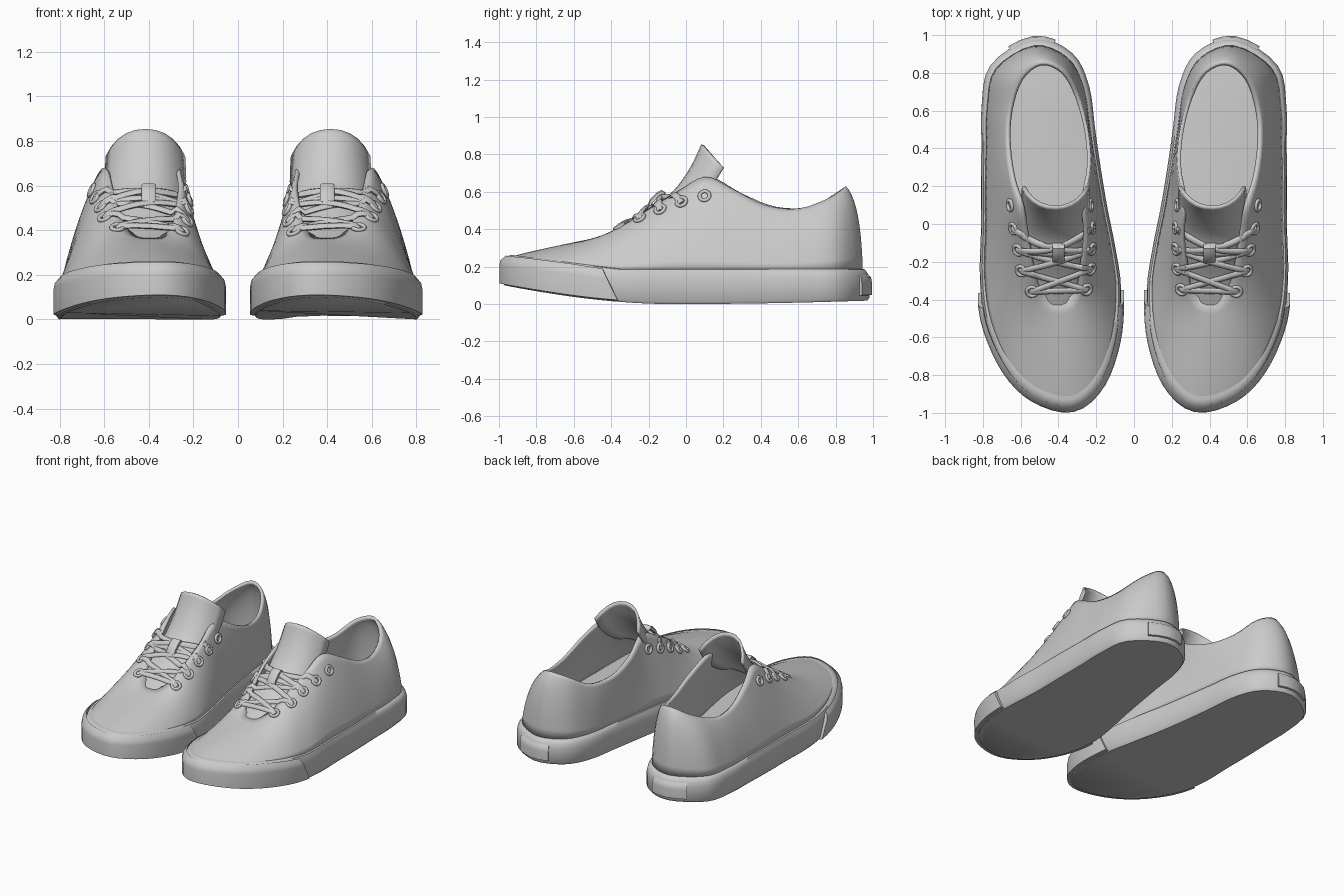
import bpy, bmesh, math
from mathutils import Vector
from mathutils.bvhtree import BVHTree

if "Cube" in bpy.data.objects:
    bpy.data.objects.remove(bpy.data.objects["Cube"])

SUB = 4
# Upper where it meets the sole (x, y), from toe counter-clockwise round the shoe
BASE = [(.33, -.95), (.52, -.90), (.66, -.76), (.76, -.53), (.795, -.29), (.79, -.02), (.79, .2),
        (.785, .42), (.78, .62), (.735, .82), (.53, .945), (.35, .88), (.265, .72), (.23, .5),
        (.195, .28), (.16, .08), (.12, -.12), (.09, -.34), (.11, -.6), (.19, -.83)]
# Edge of the throat and collar (x, y, z), same order
RIM = [(.395, -.39, .372), (.45, -.385, .378), (.50, -.33, .415), (.54, -.2, .51), (.57, -.05, .60),
       (.60, .10, .68), (.645, .24, .62), (.67, .42, .53), (.66, .60, .51), (.60, .77, .57),
       (.49, .855, .63), (.37, .81, .60), (.29, .67, .52), (.24, .48, .52), (.23, .30, .59),
       (.26, .12, .68), (.25, -.05, .60), (.27, -.2, .51), (.30, -.33, .415), (.34, -.385, .378)]


def spline(points, closed=True):
    """Catmull-Rom resampling."""
    p = [Vector(q).to_3d() for q in points]
    n, out = len(p), []
    at = (lambda i: p[i % n]) if closed else (lambda i: p[min(max(i, 0), n - 1)])
    for i in range(n if closed else n - 1):
        a, b, c, d = at(i - 1), at(i), at(i + 1), at(i + 2)
        for s in range(SUB):
            t = s / SUB
            out.append(.5 * (2 * b + (c - a) * t + (2 * a - 5 * b + 4 * c - d) * t * t
                             + (3 * b - a - 3 * c + d) * t ** 3))
    return out if closed else out + [p[-1]]


def grid_faces(m, n, close_u, close_v=False):
    return [(j * n + i, j * n + (i + 1) % n, (j + 1) % m * n + (i + 1) % n, (j + 1) % m * n + i)
            for j in range(m if close_v else m - 1) for i in range(n if close_u else n - 1)]


def loft(name, rows, close_u=True, close_v=False, caps=False, thick=0, offset=-1, angle=40):
    """Skin rows of points; mirror the result into the other shoe."""
    m, n = len(rows), len(rows[0])
    faces = grid_faces(m, n, close_u, close_v)
    if caps:
        faces += [tuple(range(n))[::-1], tuple(range((m - 1) * n, m * n))]
    me = bpy.data.meshes.new(name)
    me.from_pydata([tuple(p) for r in rows for p in r], [], faces)
    if caps or close_v:
        bm = bmesh.new()
        bm.from_mesh(me)
        bmesh.ops.recalc_face_normals(bm, faces=bm.faces)
        bm.to_mesh(me)
        bm.free()
    ob = bpy.data.objects.new(name, me)
    bpy.context.collection.objects.link(ob)
    bpy.ops.object.select_all(action='DESELECT')
    ob.select_set(True)
    bpy.context.view_layer.objects.active = ob
    bpy.ops.object.shade_smooth_by_angle(angle=math.radians(angle))
    if thick:
        mod = ob.modifiers.new("thickness", 'SOLIDIFY')
        mod.thickness, mod.offset = thick, offset
    mod = ob.modifiers.new("other_shoe", 'MIRROR')
    mod.use_mirror_merge = False


# Sole heights and outline
def z_bottom(y):
    return .11 * max(0, (-.1 - y) / .9) ** 1.8 + .02 * max(0, y) ** 2


def z_top(y):
    return .19 + .07 * min(1, max(0, (-.35 - y) / .6))


def flare(y):
    return .02 + (.013 if y < 0 else .018) * y * y


outline = spline(BASE)
rim = spline(RIM)
N = len(outline)
normals = []
for i in range(N):
    t = (outline[(i + 1) % N] - outline[i - 1]).normalized()
    normals.append(Vector((t.y, -t.x, 0)))


def side_point(i, off, z):
    q = outline[i] + normals[i] * off
    return Vector((q.x, q.y, z))


rows = [[], [], [], [], [], []]
for i, p in enumerate(outline):
    d, zb, zt = flare(p.y), z_bottom(p.y), z_top(p.y)
    for row, (off, z) in zip(rows, [(d - .012, zb), (d, zb + .015), (d, zt - .06), (d * .8, zt - .03),
                                    (d * .35, zt - .006), (-.02, zt + .002)]):
        row.append(side_point(i, off, z))
loft("sole", rows, caps=True, angle=50)


# Rubber strips wrapped on the sole: toe cap with slanted ends, heel patch
def strip(name, indices, extra, low, high, slant=0):
    secs = []
    for i in indices:
        y = outline[i % N].y
        d, zb, zt = flare(y), z_bottom(y), z_top(y)
        a, b = zb + low, zt - high
        sec = [side_point(i % N, o, z) for o, z in
               [(d - .02, a), (d + extra, a + .006), (d + extra, b - .055),
                (d + extra * .6, b - .025), (d * .4, b)]]
        for q in sec:
            q.y -= slant * q.z * max(0, (y + 1) / .65) ** 3
        secs.append(sec)
    loft(name, secs, caps=True, angle=50)


toe = [i for i in range(-N // 2, N // 2) if outline[i % N].y < -.30]
strip("toe_cap", toe, .015, .004, .002, .5)
strip("heel_patch", range(10 * SUB - 2, 10 * SUB + 3), .014, .025, .022)

# Upper: each rib bends from the sole to the rim
K = 10
ribs = []
for a, r in zip(outline, rim):
    b = Vector((a.x, a.y, z_top(a.y) - .012))
    k, m = ((.4 - .22 * a.y ** 2, .55 + .28 * a.y) if a.y < 0 else
            (.4 - .38 * a.y ** 4, .55 + .3 * a.y ** 2))
    c = Vector((b.x + (r.x - b.x) * k, b.y + (r.y - b.y) * k, b.z + (r.z - b.z) * m))
    ribs.append([b * (1 - t) ** 2 + c * 2 * t * (1 - t) + r * t * t
                 for t in (j / K for j in range(K + 1))])
rows = [list(r) for r in zip(*ribs)]
loft("upper", rows, thick=.02, angle=60)
surface = BVHTree.FromPolygons([p for r in rows for p in r], grid_faces(K + 1, N, True))

# Tongue: centre line (y, z, half width, droop back, droop down)
mid = [(-.45, .345, .11, .0, .02), (-.30, .42, .13, .0, .04), (-.17, .52, .15, .01, .06),
       (-.06, .60, .165, .04, .09), (.03, .725, .175, .09, .11), (.09, .85, .17, .11, .12)]
rows = []
for y, z, w, back, down in mid:
    rows.append([(.415 + u * w * (1.35 - .35 * abs(u)), y + back * u * u, z - down * u * u)
                 for u in (k / 5 for k in range(-5, 6))])
rows = [list(r) for r in zip(*[spline(c, False) for c in zip(*rows)])]
loft("tongue", rows, close_u=False, thick=.018, offset=0, angle=60)


def tongue_z(y):
    for a, b in zip(mid, mid[1:]):
        if y <= b[0]:
            return a[1] + (b[1] - a[1]) * (y - a[0]) / (b[0] - a[0])
    return mid[-1][1]


# Eyelets
holes = {}
for side, xs in (("outer", (.54, .59, .61, .63, .65)), ("inner", (.25, .225, .21, .205, .21))):
    for k, (x, y, z) in enumerate(zip(xs, (-.35, -.24, -.135, -.02, .10),
                                      (.40, .445, .50, .54, .575))):
        loc, nor, _, _ = surface.find_nearest(Vector((x, y, z)))
        if nor.z < 0:
            nor = -nor
        e1 = nor.orthogonal().normalized()
        e2 = nor.cross(e1)
        ring = []
        for s in range(16):
            a = s * math.tau / 16
            radial = e1 * math.cos(a) + e2 * math.sin(a)
            ring.append([loc + radial * (.027 + .01 * math.cos(b)) + nor * (.004 + .01 * math.sin(b))
                         for b in (q * math.tau / 8 for q in range(8))])
        loft(f"eyelet_{side}_{k + 1}", ring, close_v=True, angle=80)
        holes[side, k] = loc + nor * .008


# Laces: flattened cords lying over the upper and tongue, sagging towards the toe
def lace(name, a, b, lift=.012, sag=0):
    path = []
    c = (a + b) / 2
    h = max(.01, tongue_z(c.y - sag) + lift - c.z)
    for k in range(17):
        s = max(0, math.sin(math.pi * k / 16))
        q = a.lerp(b, k / 16)
        q.y -= sag * s
        q.z += h * s ** .8
        hit = surface.ray_cast(Vector((q.x, q.y, 2)), Vector((0, 0, -1)))[0]
        if hit:
            q.z = min(max(q.z, hit.z + .01), q.z + .04)
        path.append(q)
    path[0].z -= .012
    path[-1].z -= .012
    secs = []
    for k, q in enumerate(path):
        t = (path[min(k + 1, 16)] - path[max(k - 1, 0)]).normalized()
        s = t.cross(Vector((0, -.5, .85))).normalized()
        u = s.cross(t)
        secs.append([q + s * .018 * math.cos(g) + u * .011 * math.sin(g)
                     for g in (w * math.tau / 8 for w in range(8))])
    loft(name, secs, caps=True, angle=60)


inner, outer = ([holes[s, k] for k in range(5)] for s in ("inner", "outer"))
lace("lace_bar_bottom", inner[0], outer[0])
lace("lace_bar_middle", inner[2], outer[2], .014, .02)
lace("lace_bar_top", inner[3], outer[3], .022, .1)
for k in range(3):
    sag = (0, .01, .05)[k]
    lace(f"lace_cross_a_{k + 1}", inner[k], outer[k + 1], .014, sag)
    lace(f"lace_cross_b_{k + 1}", outer[k], inner[k + 1], .026, sag)

# Knot: short loop of lace lying up the tongue
knot = []
for y, lift in ((-.20, .02), (-.185, .042), (-.15, .05), (-.125, .045), (-.105, .018)):
    z = tongue_z(y) + lift
    knot.append([(.40 + dx, y - dz * .5, z + dz) for dx, dz in
                 ((-.032, -.01), (.032, -.01), (.032, .006), (.024, .012), (-.024, .012), (-.032, .006))])
loft("lace_knot", knot, caps=True)
